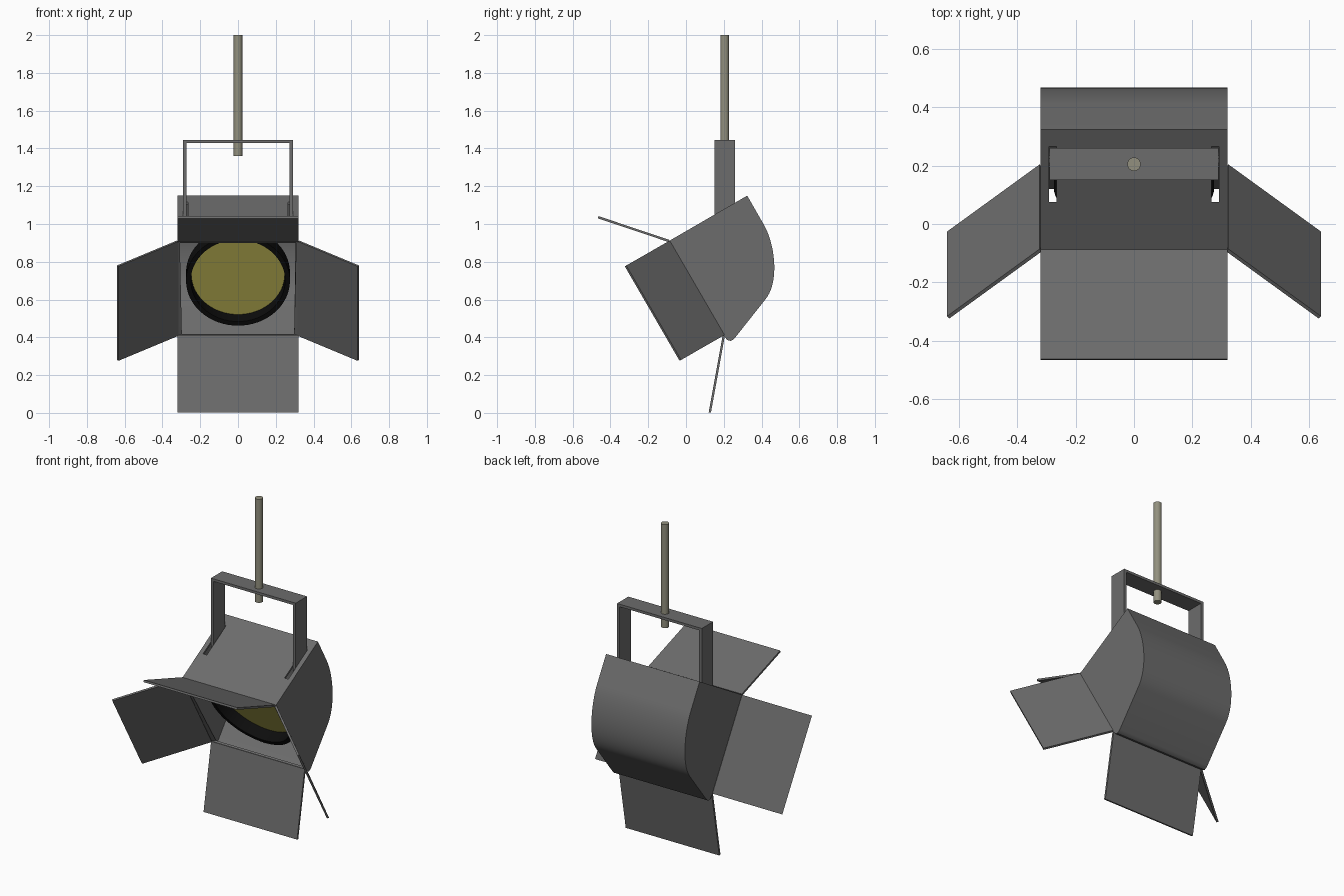
import bpy, bmesh, math
from mathutils import Vector, Matrix
from mathutils.geometry import interpolate_bezier

cube = bpy.data.objects.get("Cube")
if cube:
    bpy.data.objects.remove(cube, do_unlink=True)


def material(name, rgb):
    mat = bpy.data.materials.new(name)
    mat.use_nodes = True
    mat.diffuse_color = (*rgb, 1)
    node = next(n for n in mat.node_tree.nodes if n.type == 'BSDF_PRINCIPLED')
    node.inputs["Base Color"].default_value = (*rgb, 1)
    return mat


grey = material("housing grey", (0.15, 0.15, 0.15))
black = material("ring black", (0.004, 0.004, 0.004))
yellow = material("lens yellow", (0.45, 0.41, 0.08))
khaki = material("rod khaki", (0.29, 0.28, 0.21))


def finish(name, bm, mat, smooth=False):
    bmesh.ops.recalc_face_normals(bm, faces=bm.faces)
    mesh = bpy.data.meshes.new(name)
    bm.to_mesh(mesh)
    bm.free()
    mesh.materials.append(mat)
    obj = bpy.data.objects.new(name, mesh)
    bpy.context.collection.objects.link(obj)
    activate(obj)
    if smooth:
        bpy.ops.object.shade_smooth_by_angle(angle=math.radians(30))
    return obj


def activate(obj):
    bpy.ops.object.select_all(action='DESELECT')
    obj.select_set(True)
    bpy.context.view_layer.objects.active = obj


def box(name, low, high, mat):
    bm = bmesh.new()
    low, high = Vector(low), Vector(high)
    bmesh.ops.create_cube(bm, size=1)
    bmesh.ops.scale(bm, vec=high - low, verts=bm.verts)
    bmesh.ops.translate(bm, vec=(low + high) / 2, verts=bm.verts)
    return finish(name, bm, mat)


def plate(name, corners, thickness=0.012):
    bm = bmesh.new()
    bm.faces.new([bm.verts.new(c) for c in corners])
    obj = finish(name, bm, grey)
    mod = obj.modifiers.new("thickness", 'SOLIDIFY')
    mod.thickness, mod.offset = thickness, 0
    return obj


def lathe(name, profile, matrix, mat, steps=64):
    """Spin (radius, height) points around the local z axis."""
    bm = bmesh.new()
    verts = [bm.verts.new((r, 0, z)) for r, z in profile]
    edges = [bm.edges.new(pair) for pair in zip(verts, verts[1:])]
    bmesh.ops.spin(bm, geom=verts + edges, axis=(0, 0, 1), cent=(0, 0, 0),
                   angle=math.tau, steps=steps)
    bmesh.ops.remove_doubles(bm, verts=bm.verts, dist=1e-5)
    bmesh.ops.transform(bm, matrix=matrix, verts=bm.verts)
    return finish(name, bm, mat, smooth=True)


# Housing: side profile in (y, z), open at the front, with a curved back
W = 0.32
front_top, front_low = (-0.09, 0.91), (0.20, 0.41)
curve = interpolate_bezier(Vector((0.41, 1.0)), Vector((0.471, 0.897)),
                           Vector((0.496, 0.697)), Vector((0.422, 0.603)), 20)
profile = [front_top, (0.324, 1.15)] + [tuple(p[:2]) for p in curve]
profile += [(0.259, 0.397), (0.247, 0.386), (0.235, 0.381), (0.217, 0.386), front_low]

bm = bmesh.new()
sides = [[bm.verts.new((x, y, z)) for y, z in profile] for x in (-W, W)]
for side in sides:
    bm.faces.new(side)
for i in range(len(profile) - 1):
    bm.faces.new((sides[0][i], sides[0][i + 1], sides[1][i + 1], sides[1][i]))
housing = finish("housing", bm, grey)
shell = housing.modifiers.new("wall", 'SOLIDIFY')
shell.thickness, shell.offset = 0.012, -1
shell.use_even_offset = True
bpy.ops.object.modifier_apply(modifier="wall")

# Slots in the top wall where the yoke arms enter
for s in (-1, 1):
    cutter = box("slot_cutter", (s * 0.279 - 0.013, 0.075, 0.90),
                 (s * 0.279 + 0.013, 0.265, 1.3), grey)
    activate(housing)
    cut = housing.modifiers.new("slot", 'BOOLEAN')
    cut.operation, cut.solver, cut.object = 'DIFFERENCE', 'EXACT', cutter
    bpy.ops.object.modifier_apply(modifier="slot")
    bpy.data.objects.remove(cutter, do_unlink=True)
activate(housing)
bpy.ops.object.shade_smooth_by_angle(angle=math.radians(30))

# Lens and its ring, aimed forward and down; local z points into the housing
centre = Vector((0, 0.055, 0.66))
aim = Matrix.Translation(centre) @ Matrix.Rotation(math.radians(-60), 4, 'X')
lathe("lens_ring", [(0, 0.165), (0.275, 0.165), (0.275, 0.08), (0.25, 0.08),
                    (0.25, 0.16), (0, 0.16)], aim, black)
lathe("lens", [(0, 0.158), (0.248, 0.158), (0.248, 0.152), (0, 0.152)], aim, yellow)

# Barn door flaps hinged on the four front edges
plate("top_flap", [(-W, *front_top), (W, *front_top), (W, -0.465, 1.036), (-W, -0.465, 1.036)])
plate("bottom_flap", [(-W, *front_low), (W, *front_low), (W, 0.126, 0.002), (-W, 0.126, 0.002)])
for s, name in ((1, "left_flap"), (-1, "right_flap")):
    hinge = [Vector((s * W, *front_top)), Vector((s * W, *front_low))]
    out = Vector((s * 0.317, -0.23, -0.132))
    plate(name, hinge + [hinge[1] + out, hinge[0] + out])

# Yoke: two arms and a crossbar
for s, name in ((1, "left_yoke_arm"), (-1, "right_yoke_arm")):
    box(name, (s * 0.281 - 0.009, 0.15, 0.93), (s * 0.281 + 0.009, 0.26, 1.43), grey)
box("yoke_crossbar", (-0.29, 0.15, 1.43), (0.29, 0.26, 1.446), grey)

# Hanging rod
lathe("hanging_rod", [(0, 1.36), (0.023, 1.36), (0.023, 2.0), (0, 2.0)],
      Matrix.Translation((0, 0.205, 0)), khaki, steps=32)
